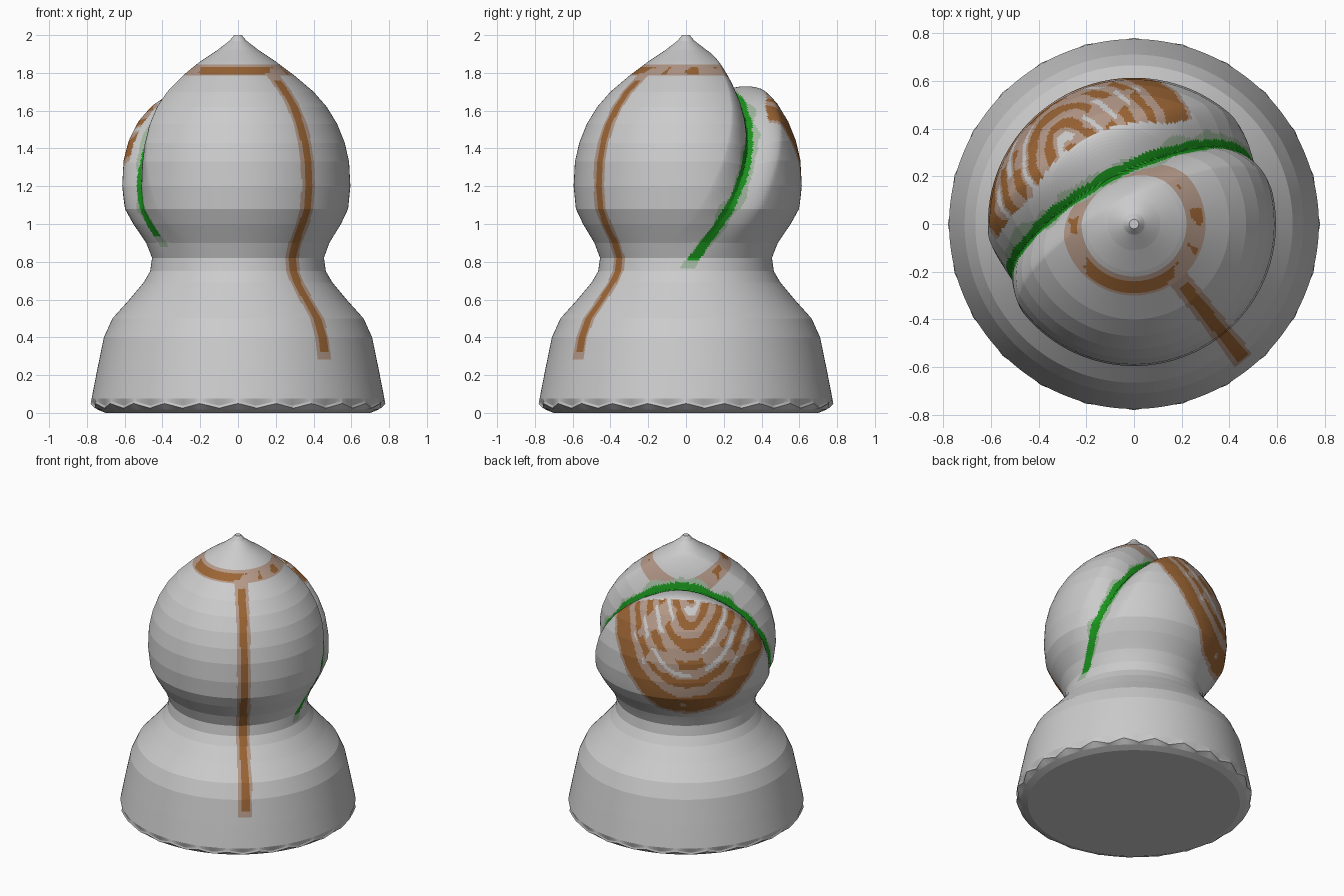
import bpy, bmesh, math
from mathutils import Vector, noise

if "Cube" in bpy.data.objects:
    bpy.data.objects.remove(bpy.data.objects["Cube"])

# Flat colours
COLOURS = {
    "light_grey": (0.60, 0.60, 0.60),
    "brown": (0.33, 0.13, 0.035),
    "pale_brown": (0.46, 0.32, 0.25),
    "green": (0.01, 0.29, 0.012),
    "pale_green": (0.36, 0.48, 0.35),
}
mats = []
for name, rgb in COLOURS.items():
    m = bpy.data.materials.new(name)
    m.use_nodes = True
    m.diffuse_color = (*rgb, 1)
    bsdf = m.node_tree.nodes["Principled BSDF"]
    bsdf.inputs["Base Color"].default_value = (*rgb, 1)
    bsdf.inputs["Roughness"].default_value = 0.8
    mats.append(m)
GREY, BROWN, PALE_BROWN, GREEN, PALE_GREEN = range(5)

SEGMENTS = 400
AXIS = math.radians(118)                       # direction of the rear lobe
OUT = Vector((math.cos(AXIS), math.sin(AXIS), 0))
SIDE = Vector((-OUT.y, OUT.x, 0))
CORE = Vector((0, 0, 1.1))                     # centre the slit is pushed towards


def smooth(t):
    t = min(max(t, 0), 1)
    return t * t * (3 - 2 * t)


def slit_distance(co):
    """Distance behind the curved, slightly twisted slit."""
    h = 1.66 - co.z
    slit = 0.21 - 0.32 * h - 0.1 * h * h + 0.16 * co.dot(SIDE) * h * h
    return (co.dot(OUT) - slit) / 1.08


def shape_head(co):
    """Press in the slanted slit and swell the lobe behind it."""
    p = slit_distance(co)
    slit = 0.17 * smooth((co.z - 0.78) / 0.95) * max(0, 1 - abs(p) / 0.16) ** 1.4
    lobe = 0.03 * smooth((p - 0.03) / 0.15) * smooth((co.z - 0.85) / 0.3)
    return CORE + (co - CORE) * (1 + lobe - slit)


def shape_base(co):
    """Chip the lower rim."""
    if 0.02 < co.z < 0.07:
        a = math.atan2(co.y, co.x) * 24 / math.tau
        tooth = abs(a - math.floor(a) - 0.5) * 2
        grow = 0.98 + 0.02 * tooth
        return Vector((co.x * grow, co.y * grow, co.z - 0.025 + 0.025 * tooth))
    return co


def paint_lobe(co, q):
    """Nested arcs, q being the distance from the top of the lobe."""
    gap = noise.noise(co * 7 + Vector((3, 1, 7)))
    stripe = (q / 0.128 + 0.1) % 1
    if q > 0.765:
        return PALE_BROWN
    if (q > 0.65 and gap < 0.4) or (stripe < 0.48 and gap < 0.28):
        return BROWN
    if 0.62 < stripe < 0.86 and gap > 0.08:
        return GREY
    return PALE_BROWN


def paint(co):
    """Colour of the surface at a point."""
    z, angle = co.z, math.atan2(co.y, co.x)
    out, side = co.dot(OUT), co.dot(SIDE)
    wobble = noise.noise(co * 9)
    p = slit_distance(co)
    # mossy line in the bottom of the slit
    slit_end = 0.81 if side < 0 else 0.93
    if z > slit_end:
        if abs(p + 0.01 * wobble) < 0.03:
            return GREEN
        if abs(p) < 0.042 + 0.04 * wobble:
            return PALE_GREEN
    elif z > slit_end - 0.05 and abs(p) < 0.035:
        return PALE_GREEN
    # vertical line down the front
    off = abs(math.remainder(angle + math.radians(51), math.tau)) * math.hypot(co.x, co.y)
    if 0.32 < z < 1.76 and off < 0.025:
        return BROWN
    if 0.28 < z < 1.8 and off < 0.045:
        return PALE_BROWN
    # ring near the top
    if p < 0:
        h = abs(z - 1.813)
        front = co.y < -0.1 and -0.2 < co.x < 0.17
        if h < 0.017 and (front or noise.noise(co * 14) > 0.22):
            return BROWN
        if h < 0.029:
            return PALE_BROWN
    # arcs on the lobe
    q = math.hypot(1.5 * (side - 0.085), z - 1.72) + 0.02 * wobble
    if p > 0.1 and out > 0.4 - 0.8 * side * side and q < 0.79:
        return paint_lobe(co, q)
    return GREY


def lathe(name, profile, shape):
    """Revolve a (radius, height) profile, then shape and paint it."""
    rings = [profile[0]]
    for (r0, z0), (r1, z1) in zip(profile, profile[1:]):
        n = max(1, round(math.hypot(r1 - r0, z1 - z0) / 0.013)) if z0 > 0.03 else 1
        rings += [(r0 + (r1 - r0) * i / n, z0 + (z1 - z0) * i / n) for i in range(1, n + 1)]
    bm = bmesh.new()
    plain, loops = {}, []
    for r, z in rings:
        loop = []
        for i in range(SEGMENTS):
            a = math.tau * i / SEGMENTS
            co = Vector((r * math.cos(a), r * math.sin(a), z))
            v = bm.verts.new(shape(co))
            plain[v] = co
            loop.append(v)
        loops.append(loop)
    for low, high in zip(loops, loops[1:]):
        for i in range(SEGMENTS):
            j = (i + 1) % SEGMENTS
            f = bm.faces.new((low[i], low[j], high[j], high[i]))
            f.material_index = paint(sum((plain[v] for v in f.verts), Vector()) / 4)
    # closed ends
    bm.faces.new(loops[0][::-1])
    bm.faces.new(loops[-1])
    mesh = bpy.data.meshes.new(name)
    bm.to_mesh(mesh)
    bm.free()
    for m in mats:
        mesh.materials.append(m)
    obj = bpy.data.objects.new(name, mesh)
    bpy.context.collection.objects.link(obj)


# Flared foot up to the neck
lathe("base", [(0.70, 0), (0.745, 0.018), (0.78, 0.05), (0.745, 0.23), (0.71, 0.4),
               (0.665, 0.5), (0.575, 0.6), (0.5, 0.69), (0.465, 0.75), (0.455, 0.82)],
      shape_base)

# Egg-shaped head with a pointed tip
lathe("head", [(0.455, 0.82), (0.485, 0.9), (0.545, 1.0), (0.583, 1.08), (0.595, 1.2),
               (0.588, 1.33), (0.565, 1.43), (0.525, 1.53), (0.47, 1.62), (0.4, 1.7),
               (0.3, 1.785), (0.2, 1.86), (0.11, 1.92), (0.045, 1.97), (0.02, 2.0)],
      shape_head)
